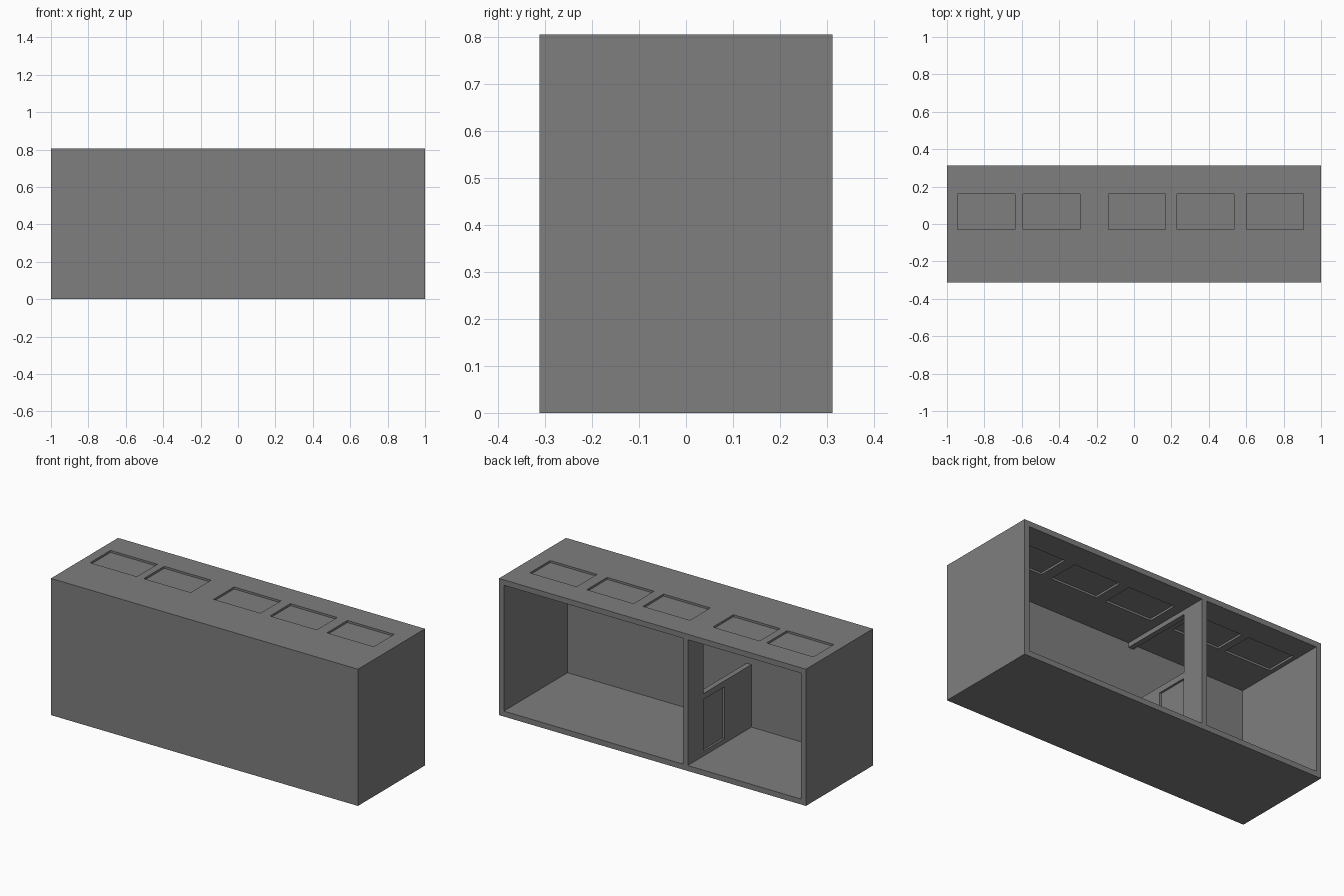
import bpy

cube = bpy.data.objects.get("Cube")
if cube:
    bpy.data.objects.remove(cube, do_unlink=True)

grey = bpy.data.materials.new("mid_grey")
grey.use_nodes = True
grey.diffuse_color = (0.21, 0.21, 0.21, 1)
grey.node_tree.nodes["Principled BSDF"].inputs["Base Color"].default_value = (0.21, 0.21, 0.21, 1)

L, D, H = 1.0, 0.312, 0.805      # half length, half depth, height
T = 0.032                        # wall thickness
WALL = (-0.23, -0.198)           # divider faces in x
WIN_Y = (-0.03, 0.16)            # shared window extent in y
WIN_W = 0.305
SKYLIGHTS = [-0.79, -0.44, 0.015, 0.382, 0.753]
PANE = 0.004                     # half thickness of panes


def box(name, xs, ys, zs):
    """Axis-aligned box between the given limits."""
    bpy.ops.mesh.primitive_cube_add(size=1)
    ob = bpy.context.object
    ob.name = name
    lims = (xs, ys, zs)
    for v in ob.data.vertices:
        v.co = [lim[0] if c < 0 else lim[1] for c, lim in zip(v.co, lims)]
    ob.data.materials.append(grey)
    return ob


def cut(target, xs, ys, zs):
    """Subtract a box from the target."""
    tool = box("cutter", xs, ys, zs)
    tool.hide_render = True
    mod = target.modifiers.new("cut", 'BOOLEAN')
    mod.operation = 'DIFFERENCE'
    mod.solver = 'EXACT'
    mod.object = tool
    bpy.context.view_layer.objects.active = target
    bpy.ops.object.modifier_apply(modifier=mod.name)
    bpy.data.objects.remove(tool, do_unlink=True)


# Outer shell with two rooms open to the back, leaving a divider
shell = box("building_shell", (-L, L), (-D, D), (0, H))
for xs in ((-L + T, WALL[0]), (WALL[1], L - T)):
    cut(shell, xs, (-D + T, D + 0.1), (T, H - T))

# Divider: wide opening above a half wall, and a window in the half wall
through = (WALL[0] - 0.05, WALL[1] + 0.05)
win_z = (0.06, 0.06 + WIN_W)
cut(shell, through, (-D + T, 0.166), (0.4, H - T - 0.027))
cut(shell, through, WIN_Y, win_z)
mid = sum(WALL) / 2
box("divider_window_pane", (mid - PANE, mid + PANE), WIN_Y, win_z)

# Roof windows with panes set halfway through the roof
mid = H - T / 2
for i, x in enumerate(SKYLIGHTS):
    xs = (x - WIN_W / 2, x + WIN_W / 2)
    cut(shell, xs, WIN_Y, (H - T - 0.02, H + 0.05))
    box(f"skylight_pane_{i + 1}", xs, WIN_Y, (mid - PANE, mid + PANE))
